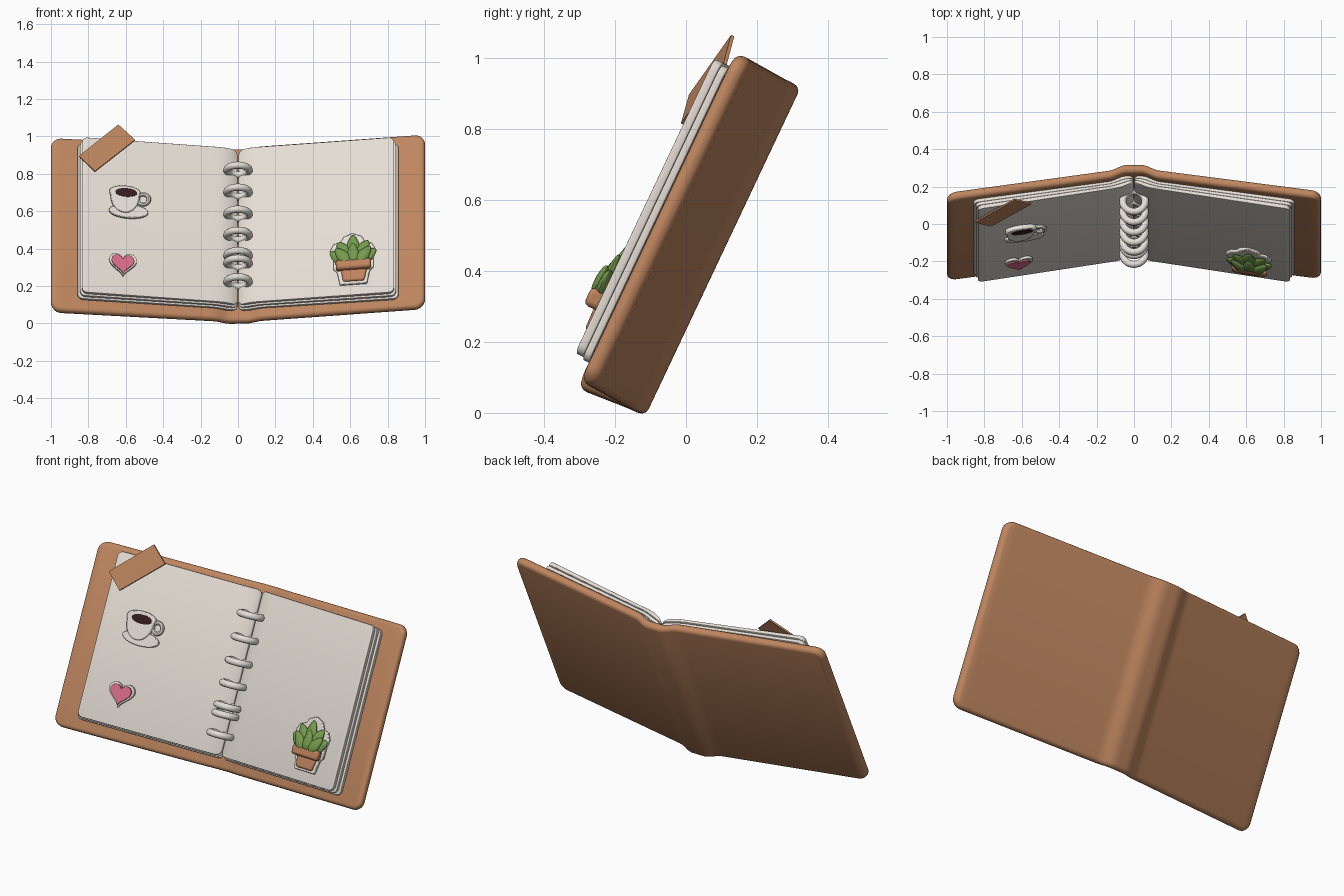
import bpy, bmesh, math
from math import sin, cos, pi

if "Cube" in bpy.data.objects:
    bpy.data.objects.remove(bpy.data.objects["Cube"])

TILT = math.radians(25.3)
S, C = sin(TILT), cos(TILT)


def material(name, rgb):
    m = bpy.data.materials.new(name)
    m.diffuse_color = (*rgb, 1)
    m.use_nodes = True
    m.node_tree.nodes["Principled BSDF"].inputs["Base Color"].default_value = m.diffuse_color
    return m


LEATHER = material("tan leather", (0.52, 0.24, 0.116))
PAPER = material("cream paper", (0.78, 0.725, 0.665))
WHITE = material("sticker white", (0.78, 0.74, 0.68))
COFFEE = material("coffee brown", (0.035, 0.012, 0.012))
PINK = material("heart pink", (0.70, 0.15, 0.25))
GREEN = material("leaf green", (0.18, 0.325, 0.075))
POT = material("terracotta", (0.52, 0.225, 0.11))


# Book space (x, u up the book, n out of the book) to world
def world(x, u, n):
    return (x, -0.11 + S * u - C * n, C * u + S * n)


def cover_back(x):
    x = abs(x)
    if x < 0.14:
        t = max(0, (x - 0.04) / 0.10)
        return 0.035 * t * t * (3 - 2 * t)
    return 0.035 + 0.147 * (x - 0.14)


def cover_front(x):
    return cover_back(x) + 0.05


def page_top(x):
    x = abs(x)
    return 0.115 + 0.168 * x - 0.028 * max(0, 1 - x / 0.1) ** 2


def finish(name, bm, mat, bevel=0):
    bmesh.ops.recalc_face_normals(bm, faces=bm.faces)
    me = bpy.data.meshes.new(name)
    bm.to_mesh(me)
    bm.free()
    ob = bpy.data.objects.new(name, me)
    me.materials.append(mat)
    bpy.context.collection.objects.link(ob)
    if bevel:
        mod = ob.modifiers.new("soft edge", 'BEVEL')
        mod.width, mod.segments, mod.limit_method = bevel, 2, 'ANGLE'
        mod.angle_limit = math.radians(50)
    return ob


# Bent rounded slab between two height functions, with a rounded rim
def slab(name, x0, x1, u0, u1, r, back, front, b, mat, cols=24, skew=0):
    bm = bmesh.new()
    rings = []
    for side, angles in ((0, (-90, -60, -30, 0)), (1, (0, 30, 60, 90))):
        for a in angles:
            a = math.radians(a)
            d, h = b * (1 - cos(a)), b * (1 - abs(sin(a)))
            rr = max(r - d, 0.003)
            xa, xb = x0 + d + rr, x1 - d - rr
            pts = [(xa - rr * cos(k * pi / 12), rr * (1 - sin(k * pi / 12))) for k in range(7)]
            pts += [(xa + (xb - xa) * k / cols, 0) for k in range(1, cols)]
            pts += [(xb + rr * sin(k * pi / 12), rr * (1 - cos(k * pi / 12))) for k in range(7)]
            row = lambda top: [bm.verts.new(world(
                x, ((u1 - d - i) if top else (u0 + d + i)) + skew * x,
                front(x) - h if side else back(x) + h)) for x, i in pts]
            rings.append((row(True), row(False)))
    for (t, l), (t2, l2) in zip(rings, rings[1:]):
        p, q = t + l[::-1], t2 + l2[::-1]
        for i in range(len(p)):
            j = (i + 1) % len(p)
            bm.faces.new((p[i], p[j], q[j], q[i]))
    for t, l in (rings[0], rings[-1]):
        for i in range(len(t) - 1):
            bm.faces.new((t[i], t[i + 1], l[i + 1], l[i]))
    return finish(name, bm, mat)


# Flat raised plate following the page, from an outline in (x, u)
def plate(name, pts, h0, h1, mat, bevel=0.004):
    bm = bmesh.new()
    lo, hi = [[bm.verts.new(world(x, u, page_top(x) + h)) for x, u in pts] for h in (h0, h1)]
    bm.faces.new(lo)
    bm.faces.new(hi)
    for i in range(len(pts)):
        j = (i + 1) % len(pts)
        bm.faces.new((lo[i], lo[j], hi[j], hi[i]))
    return finish(name, bm, mat, bevel)


def ellipse(x, u, rx, ru, n=32):
    return [(x + rx * cos(2 * pi * k / n), u + ru * sin(2 * pi * k / n)) for k in range(n)]


# Cover with rounded spine
slab("cover", -1.0, 1.0, -0.01, 1.014, 0.055, cover_back, cover_front, 0.022, LEATHER, 80, 0.01)

# Three tapered page blocks on each side
for side, label in ((-1, "left"), (1, "right")):
    for k in range(3):
        def level(f):
            return lambda x: cover_front(x) + (page_top(x) - cover_front(x)) * f
        outer = (0.858, 0.845, 0.835)[k]
        ends = sorted((side * 0.003, side * outer))
        slab(f"{label}_pages_{k + 1}", *ends, 0.05 + 0.008 * k, 0.968 + 0.007 * k, 0.03,
             level(k / 3 - 0.02), level((k + 0.85) / 3 if k < 2 else 1), 0.004, PAPER)

# Binder rings, their lower halves sunk in the pages
for i, u in enumerate((0.84, 0.71, 0.58, 0.455, 0.335, 0.29, 0.18)):
    bpy.ops.mesh.primitive_torus_add(
        location=world(0, u, 0.142), rotation=(-TILT, 0, 0), major_radius=0.060,
        minor_radius=0.019, major_segments=32, minor_segments=12)
    ring = bpy.context.object
    ring.name = f"binder_ring_{i + 1}"
    ring.data.materials.append(WHITE)

# Tape strip over the page corner
plate("tape", [(-0.85, 0.86), (-0.64, 1.063), (-0.55, 0.98), (-0.765, 0.777)],
      0.008, 0.018, LEATHER, 0)

# Coffee cup sticker
plate("saucer", ellipse(-0.585, 0.558, 0.105, 0.040), -0.004, 0.016, WHITE)
cup = [(-0.605 + 0.083 * cos(a), 0.668 + 0.036 * sin(a)) for a in [pi * k / 12 for k in range(13)]]
cup += [(-0.605 + 0.077 * cos(a), 0.645 + 0.10 * sin(a)) for a in [pi + pi * k / 12 for k in range(13)]]
plate("cup", cup, -0.004, 0.024, WHITE, 0.006)
plate("coffee", ellipse(-0.597, 0.661, 0.058, 0.025), 0.020, 0.027, COFFEE, 0)
bpy.ops.mesh.primitive_torus_add(
    location=world(-0.507, 0.635, page_top(0.507) + 0.008), rotation=(pi / 2 - TILT, 0, 0),
    major_radius=0.030, minor_radius=0.012, major_segments=24, minor_segments=8)
bpy.context.object.name = "cup_handle"
bpy.context.object.data.materials.append(WHITE)


# Heart sticker with white border
def heart(s):
    return [(-0.615 + s * 16 * sin(t) ** 3,
             0.237 + s * (13 * cos(t) - 5 * cos(2 * t) - 2 * cos(3 * t) - cos(4 * t) + 2.5))
            for t in [2 * pi * k / 48 for k in range(48)]]


plate("heart_border", heart(0.0046), -0.004, 0.014, WHITE)
plate("heart", heart(0.0038), 0.010, 0.022, PINK)

# Potted plant sticker: backing, pot, rim
backing = [(0.545, 0.125), (0.69, 0.125), (0.705, 0.20), (0.725, 0.22), (0.725, 0.28), (0.735, 0.325),
           (0.715, 0.36), (0.68, 0.37), (0.66, 0.405), (0.61, 0.425), (0.565, 0.405), (0.55, 0.38),
           (0.51, 0.365), (0.49, 0.325), (0.51, 0.28), (0.51, 0.22), (0.53, 0.20)]
plate("plant_backing", backing, -0.004, 0.016, WHITE, 0.005)
plate("pot", [(0.562, 0.138), (0.675, 0.138), (0.692, 0.22), (0.548, 0.22)], 0.01, 0.032, POT, 0.010)
plate("pot_rim", [(0.524, 0.200), (0.710, 0.200), (0.712, 0.255), (0.522, 0.255)],
      0.01, 0.060, POT, 0.014)


# Pointed succulent leaves fanned above the pot
def leaf(name, x, u, angle, length, width, h):
    bm = bmesh.new()
    bmesh.ops.create_uvsphere(bm, u_segments=14, v_segments=10, radius=1)
    a = math.radians(angle)
    for v in bm.verts:
        t = (v.co.z + 1) / 2
        f = 1.2 - 0.65 * t
        w, l = v.co.x * width * f, t * length
        px, pu = x + l * sin(a) + w * cos(a), u + l * cos(a) - w * sin(a)
        v.co = world(px, pu, page_top(px) + h + v.co.y * 0.022 * f)
    finish(name, bm, GREEN)


for i, a in enumerate((-58, -30, 0, 30, 58)):
    leaf(f"back_leaf_{i + 1}", 0.615 + a * 0.0003, 0.245, a, 0.16 - abs(a) * 0.0006, 0.046, 0.030)
for i, a in enumerate((-38, 0, 38)):
    leaf(f"front_leaf_{i + 1}", 0.615 + a * 0.0006, 0.235, a, 0.115, 0.036, 0.046)

# Smooth shading with sharp edges kept
bpy.ops.object.select_all(action='SELECT')
bpy.context.view_layer.objects.active = bpy.data.objects["cover"]
bpy.ops.object.shade_smooth_by_angle(angle=math.radians(40))
